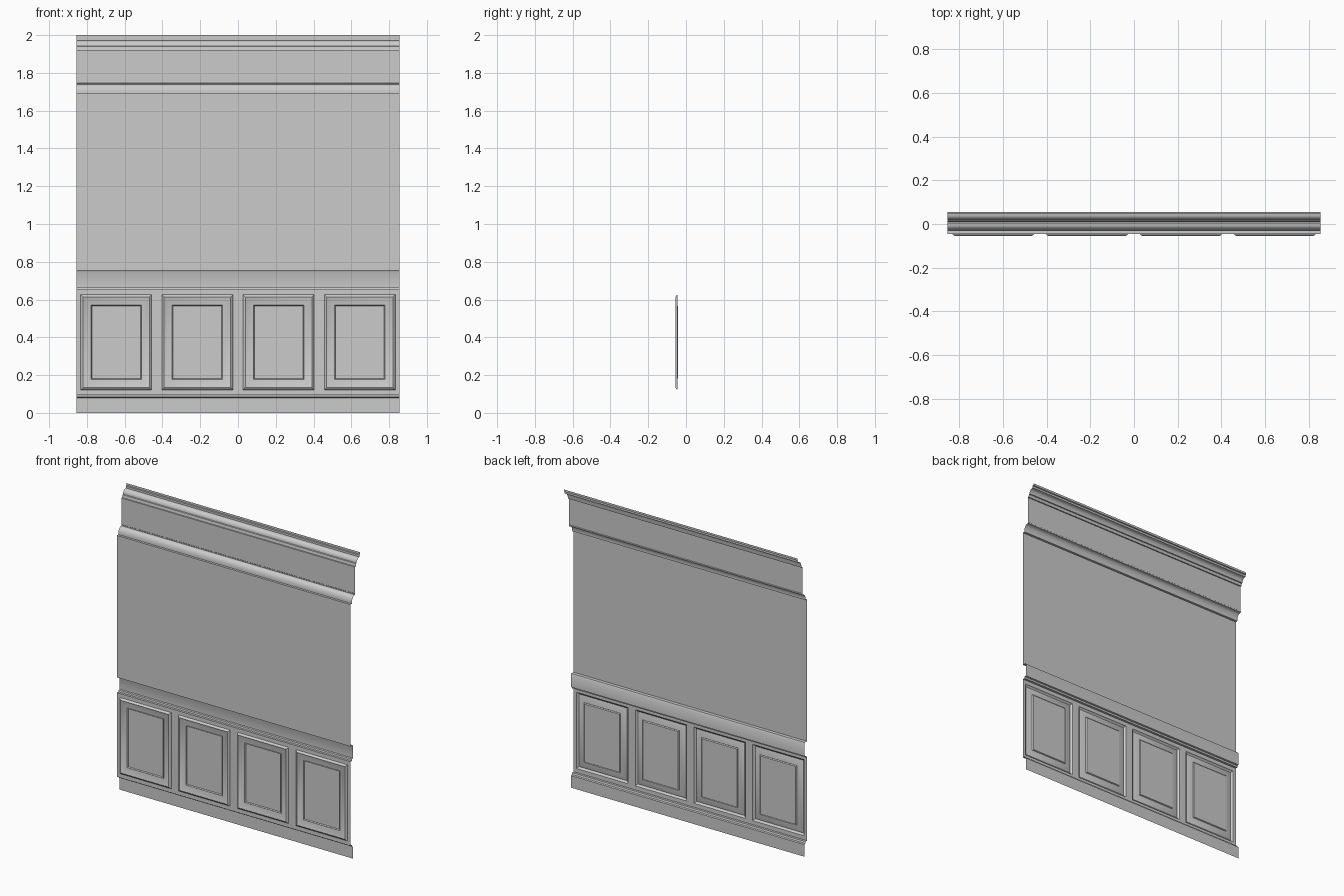
import bpy, bmesh, math

if "Cube" in bpy.data.objects:
    bpy.data.objects.remove(bpy.data.objects["Cube"])

HALF = 0.855      # half length of the wall
WALL = -0.045     # y of the flat wall sheet; mouldings project towards +y


def finish(name, bm):
    bmesh.ops.remove_doubles(bm, verts=bm.verts, dist=0.0001)
    me = bpy.data.meshes.new(name)
    bm.to_mesh(me)
    bm.free()
    ob = bpy.data.objects.new(name, me)
    bpy.context.collection.objects.link(ob)
    bpy.ops.object.select_all(action='DESELECT')
    ob.select_set(True)
    bpy.context.view_layer.objects.active = ob
    bpy.ops.object.shade_smooth_by_angle(angle=math.radians(30))
    return ob


def strip(name, profile):
    """Sweep an open (y, z) profile, listed bottom to top, along x."""
    bm = bmesh.new()
    rows = [[bm.verts.new((x, y, z)) for x in (HALF, -HALF)] for y, z in profile]
    for a, b in zip(rows, rows[1:]):
        bm.faces.new((a[0], a[1], b[1], b[0]))
    finish(name, bm)


def curve(y0, z0, y1, z1, n=6, concave=True):
    """Quarter-ellipse from one profile point to another."""
    pts = []
    for i in range(n + 1):
        t = math.pi / 2 * i / n
        s, c = math.sin(t), 1 - math.cos(t)
        u, v = (c, s) if concave else (s, c)
        pts.append((y0 + (y1 - y0) * u, z0 + (z1 - z0) * v))
    return pts


# Skirting board
strip("baseboard", [(-0.017, 0), (-0.017, 0.08), (-0.027, 0.083),
                    (-0.03, 0.095), (WALL, 0.095)])
# Rail above the panels
strip("chair_rail", [(WALL, 0.652), (-0.03, 0.652), (-0.028, 0.663), (-0.017, 0.665),
                     (-0.017, 0.743), (-0.022, 0.753), (WALL, 0.753)])
# Plain wall
strip("upper_wall", [(WALL, 0.753), (WALL, 1.692)])
# Lower cornice moulding and frieze
strip("frieze", [(WALL, 1.692), (-0.03, 1.692)]
      + curve(-0.03, 1.698, -0.003, 1.738)
      + [(0.004, 1.738), (0.004, 1.745), (0.002, 1.747), (0.002, 1.922)])
# Crown moulding
strip("crown", [(0.002, 1.922), (0.010, 1.922), (0.013, 1.94), (0.019, 1.942)]
      + curve(0.019, 1.942, 0.043, 1.97)
      + [(0.048, 1.971), (0.048, 1.984), (0.055, 1.986), (0.055, 2.0)])

# Dado: flat frame with four raised-and-fielded panels
bm = bmesh.new()


def quad(x0, x1, z0, z1, y=WALL):
    bm.faces.new([bm.verts.new((x, y, z)) for x, z in
                  ((x1, z0), (x0, z0), (x0, z1), (x1, z1))])


Z0, Z1 = 0.122, 0.626
HW = 0.188
centres = [-0.645, -0.215, 0.215, 0.645]
edges = [-HALF] + [c + s * HW for c in centres for s in (-1, 1)] + [HALF]
for i, (a, b) in enumerate(zip(edges, edges[1:])):
    quad(a, b, 0.095, Z0)
    quad(a, b, Z1, 0.652)
    if i % 2 == 0:
        quad(a, b, Z0, Z1)

# (inset, y) steps from the panel edge to the field
steps = [(0, WALL), (0.004, -0.051), (0.012, -0.055), (0.016, -0.053),
         (0.054, -0.046), (0.056, -0.049), (0.060, -0.042)]
for c in centres:
    rings = []
    for d, y in steps:
        w = HW - d
        rings.append([bm.verts.new((c + x, y, z)) for x, z in
                      ((w, Z0 + d), (-w, Z0 + d), (-w, Z1 - d), (w, Z1 - d))])
    for a, b in zip(rings, rings[1:]):
        for k in range(4):
            j = (k + 1) % 4
            bm.faces.new((a[k], a[j], b[j], b[k]))
    bm.faces.new(rings[-1])
finish("dado_panels", bm)
